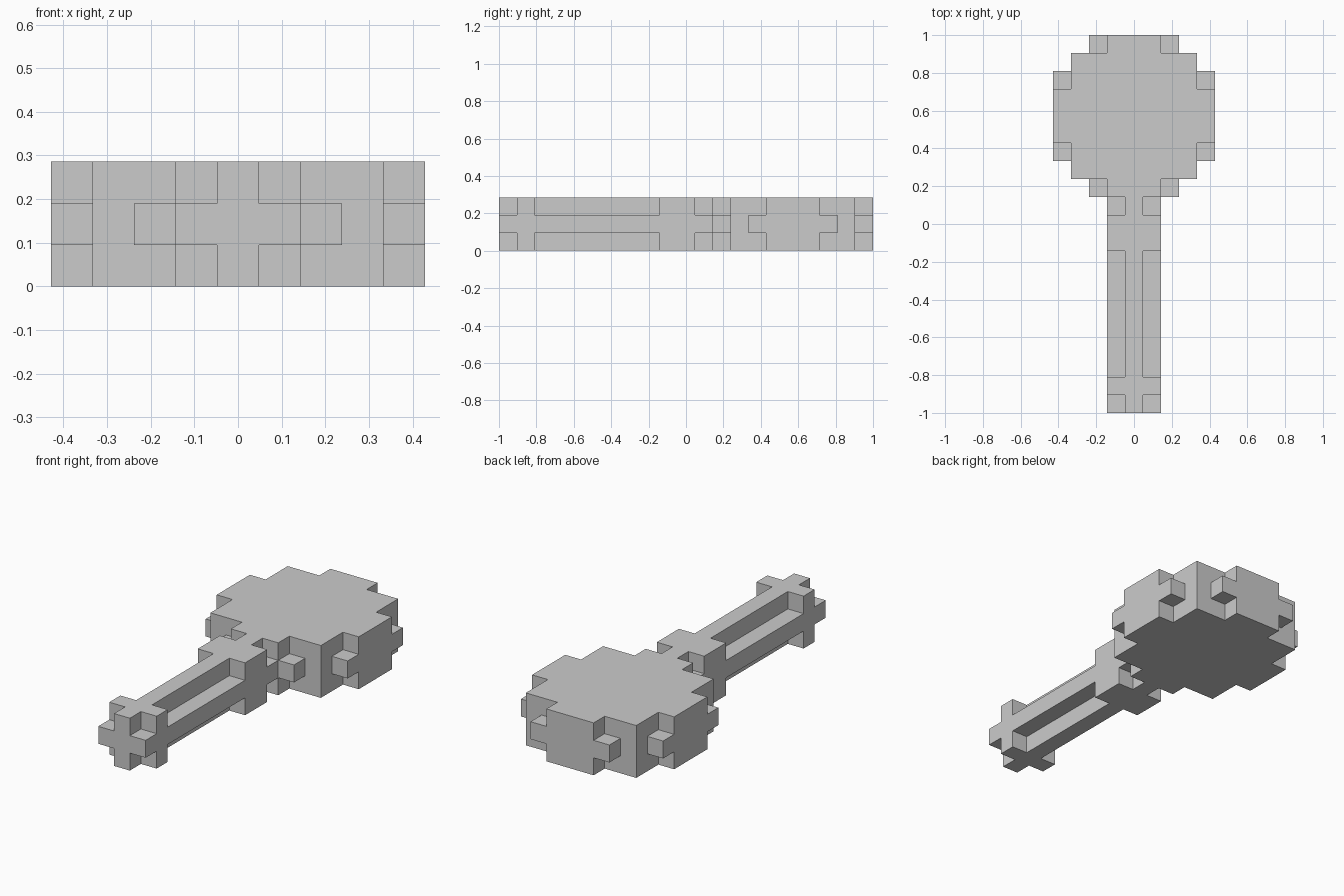
import bpy
import bmesh
from mathutils import Vector

if "Cube" in bpy.data.objects:
    bpy.data.objects.remove(bpy.data.objects["Cube"])

U = 2 / 21  # size of one cube: the model is 9 x 21 x 3 cubes


def box(half_x, y0, y1, z0=0, z1=2):
    """Cells of a block centred on x, with inclusive y and z ranges."""
    return {(x, y, z) for x in range(-half_x, half_x + 1)
            for y in range(y0, y1 + 1) for z in range(z0, z1 + 1)}


def plus_bar(y0, y1):
    """Bar along y with a plus-shaped cross-section."""
    return box(0, y0, y1) | box(1, y0, y1, 1, 1)


def build(name, cells, solid):
    """Skin the cells, leaving out faces that touch any solid cell."""
    bm = bmesh.new()
    for c in cells:
        centre = Vector((c[0], c[1] - 10, c[2] + 0.5))
        for axis in range(3):
            for s in (-1, 1):
                n = [0, 0, 0]
                n[axis] = s
                if tuple(a + b for a, b in zip(c, n)) in solid:
                    continue
                n = Vector(n)
                a = Vector((n.y, n.z, n.x))
                b = n.cross(a)
                corners = [(-1, -1), (1, -1), (1, 1), (-1, 1)]
                bm.faces.new([bm.verts.new((centre + (n + a * i + b * j) / 2) * U)
                              for i, j in corners])
    bmesh.ops.remove_doubles(bm, verts=bm.verts[:], dist=U * 0.01)
    bmesh.ops.dissolve_limit(bm, angle_limit=0.01, verts=bm.verts[:], edges=bm.edges[:])
    mesh = bpy.data.meshes.new(name)
    bm.to_mesh(mesh)
    bm.free()
    obj = bpy.data.objects.new(name, mesh)
    bpy.context.collection.objects.link(obj)


# Handle: plus-shaped grip with full-width pommel and collar
handle = plus_bar(0, 11) | box(1, 1, 1) | box(1, 9, 10)

# Round head: full-height disc plus a slightly wider middle layer
head = box(1, 12, 20) | box(3, 13, 19) | box(4, 15, 17)
head |= box(2, 12, 20, 1, 1) | box(4, 14, 18, 1, 1)

solid = handle | head
build("handle", handle, solid)
build("head", head, solid)
